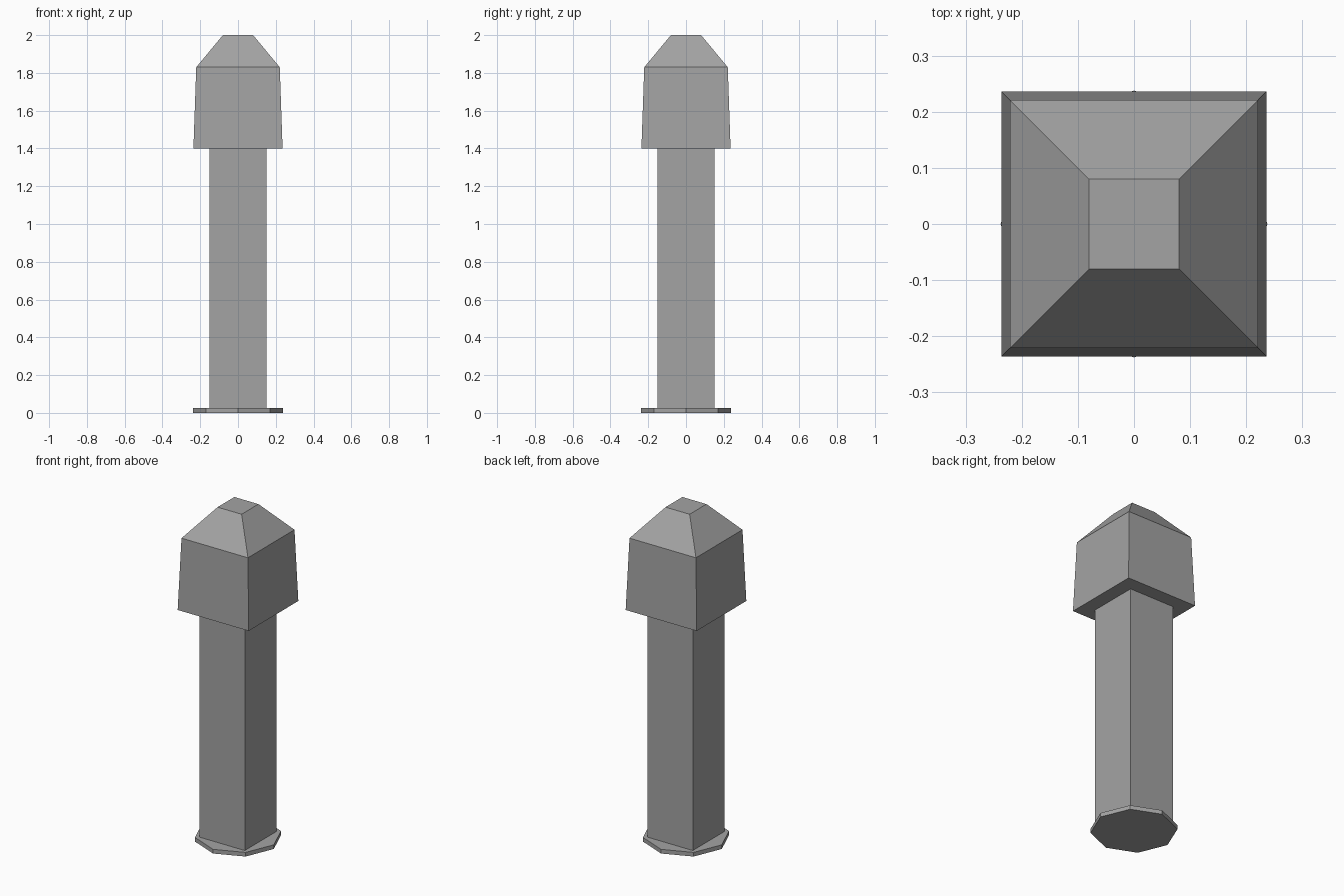
import bpy
import bmesh
import math

if "Cube" in bpy.data.objects:
    bpy.data.objects.remove(bpy.data.objects["Cube"], do_unlink=True)

grey = bpy.data.materials.new("stone_grey")
grey.use_nodes = True
colour = (0.37, 0.37, 0.37, 1)
grey.diffuse_color = colour
grey.node_tree.nodes["Principled BSDF"].inputs["Base Color"].default_value = colour


def stacked_prism(name, sides, turn, rings):
    """Closed solid through rings of (corner radius, height)."""
    bm = bmesh.new()
    loops = []
    for radius, z in rings:
        angles = [turn + math.tau * i / sides for i in range(sides)]
        loops.append([bm.verts.new((radius * math.cos(a), radius * math.sin(a), z))
                      for a in angles])
    for low, high in zip(loops, loops[1:]):
        for i in range(sides):
            j = (i + 1) % sides
            bm.faces.new((low[i], low[j], high[j], high[i]))
    bm.faces.new(loops[0][::-1])
    bm.faces.new(loops[-1])
    mesh = bpy.data.meshes.new(name)
    bm.to_mesh(mesh)
    bm.free()
    mesh.materials.append(grey)
    obj = bpy.data.objects.new(name, mesh)
    bpy.context.collection.objects.link(obj)
    return obj


def square_rings(rings):
    """Turn half widths into corner radii."""
    return [(half * math.sqrt(2), z) for half, z in rings]


# Thin octagonal foot with corners on the axes
stacked_prism("foot_plate", 8, 0, [(0.238, 0), (0.238, 0.025)])

# Square shaft
stacked_prism("shaft", 4, math.pi / 4, square_rings([(0.151, 0.025), (0.151, 1.4)]))

# Tapered head with a flat-topped pyramid cap
stacked_prism("head", 4, math.pi / 4,
              square_rings([(0.236, 1.4), (0.221, 1.83), (0.08, 2.0)]))
